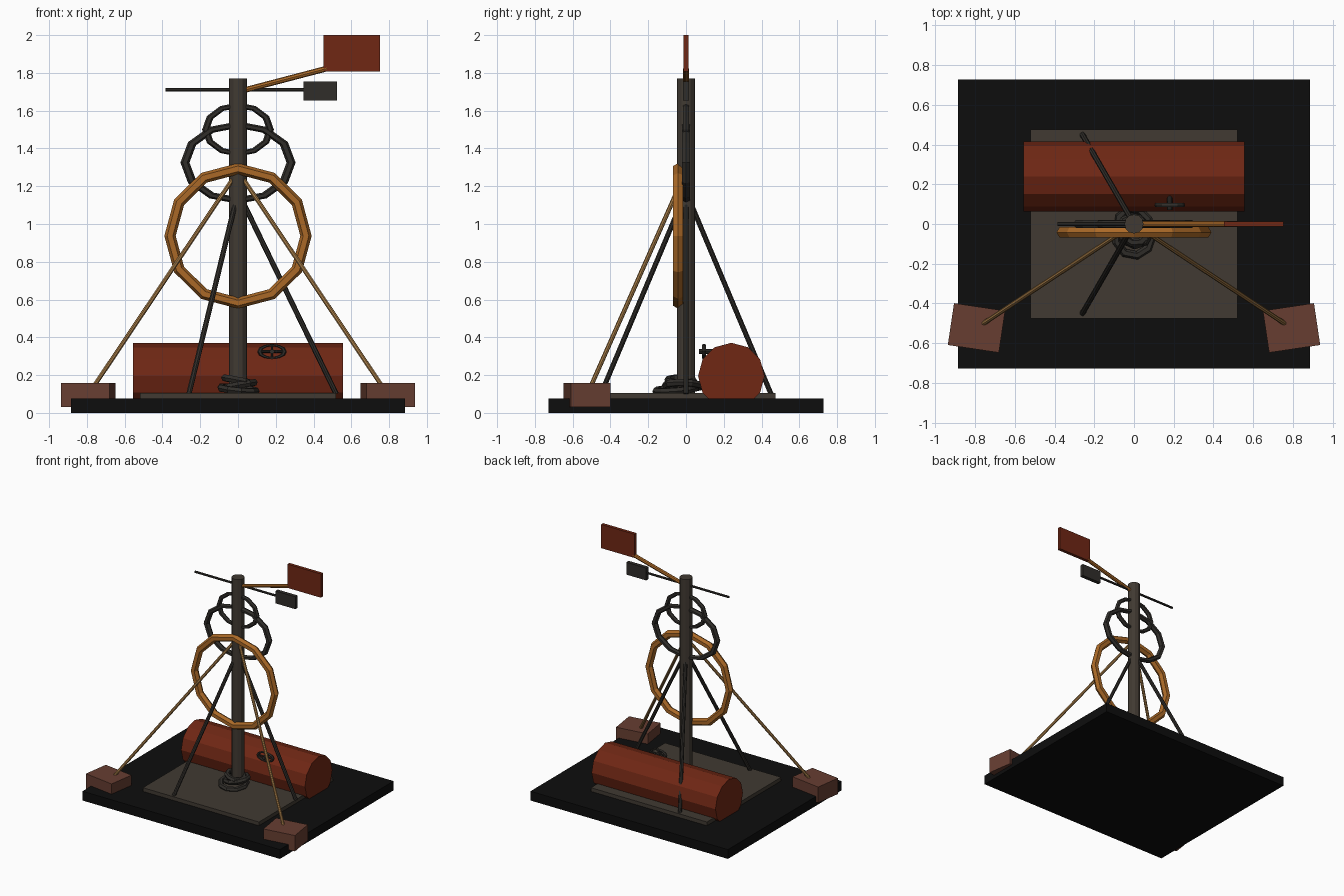
import bpy, math
from mathutils import Vector, Matrix

if "Cube" in bpy.data.objects:
    bpy.data.objects.remove(bpy.data.objects["Cube"])


def material(name, rgb):
    m = bpy.data.materials.new(name)
    m.diffuse_color = (*rgb, 1)
    m.use_nodes = True
    m.node_tree.nodes["Principled BSDF"].inputs["Base Color"].default_value = m.diffuse_color
    return m


BLACK = material("black base", (0.004, 0.004, 0.004))
IRON = material("brown iron", (0.052, 0.042, 0.032))
DARK = material("dark iron", (0.030, 0.027, 0.023))
RUST = material("rust red", (0.16, 0.020, 0.007))
GOLD = material("ochre", (0.40, 0.14, 0.020))
TAN = material("tan rope", (0.36, 0.19, 0.060))
BRICK = material("brick brown", (0.135, 0.048, 0.031))


def finish(name, mat):
    ob = bpy.context.object
    ob.name = name
    ob.data.materials.append(mat)
    return ob


def box(name, loc, size, mat, rot=0):
    bpy.ops.mesh.primitive_cube_add(size=1, location=loc, rotation=(0, 0, rot))
    bpy.context.object.scale = size
    return finish(name, mat)


def rod(name, a, b, r, mat, sides=8):
    a, b = Vector(a), Vector(b)
    bpy.ops.mesh.primitive_cylinder_add(vertices=sides, radius=r, depth=(b - a).length,
                                        location=(a + b) / 2)
    ob = finish(name, mat)
    ob.rotation_euler = (b - a).to_track_quat('Z', 'Y').to_euler()
    return ob


def hoop(name, loc, outer_x, outer_z, minor, mat, rot=(math.pi / 2, 0, 0), seg=12):
    """Low-poly ring, standing in the xz plane unless rotated; may be squashed."""
    bpy.ops.mesh.primitive_torus_add(major_segments=seg, minor_segments=6,
                                     major_radius=outer_x - minor, minor_radius=minor,
                                     location=loc, rotation=rot)
    ob = finish(name, mat)
    ob.data.transform(Matrix.Diagonal((1, outer_z / outer_x, 1, 1)))
    return ob


# ground slab and floor plate
box("base_slab", (0, 0, 0.0375), (1.77, 1.455, 0.075), BLACK)
box("floor_plate", (0, 0, 0.0875), (1.04, 0.95, 0.035), IRON)

# mast and its tripod legs
rod("mast", (0, 0, 0.08), (0, 0, 1.77), 0.048, IRON, 12)
for i in range(3):
    a = i * math.tau / 3
    rod(f"tripod_leg_{i}", (0.52 * math.cos(a), 0.52 * math.sin(a), 0.1),
        (0, 0, 1.17), 0.014, DARK)

# hoops hung on the mast
hoop("large_hoop", (0, -0.042, 0.937), 0.39, 0.385, 0.03, GOLD)
hoop("middle_hoop", (0, 0, 1.325), 0.305, 0.218, 0.024, DARK)
hoop("small_hoop", (0, 0, 1.5), 0.19, 0.143, 0.019, DARK)

# rope stays and their anchor blocks
for side, tag in ((-1, "left"), (1, "right")):
    rod(f"{tag}_stay", (side * 0.76, -0.502, 0.145), (0, 0, 1.28), 0.012, TAN)
    box(f"{tag}_anchor_block", (side * 0.793, -0.523, 0.094), (0.26, 0.213, 0.128),
        BRICK, side * math.radians(8.5))

# horizontal drum with hand wheel
rod("drum", (-0.555, 0.24, 0.195), (0.555, 0.24, 0.195), 0.176, RUST, 12)
wx, wy, wz = 0.18, 0.095, 0.325
hoop("hand_wheel", (wx, wy, wz), 0.078, 0.04, 0.012, DARK)
rod("wheel_stem", (wx, 0.07, wz), (wx, 0.15, wz), 0.013, DARK)
rod("wheel_spoke_wide", (wx - 0.065, wy, wz), (wx + 0.065, wy, wz), 0.007, DARK, 6)
rod("wheel_spoke_tall", (wx, wy, wz - 0.05), (wx, wy, wz + 0.03), 0.007, DARK, 6)

# loose coil heaped round the mast foot
for i, (r, y, z, tx, ty) in enumerate(((0.115, -0.055, 0.125, 0.08, 0.1),
                                       (0.105, -0.015, 0.145, -0.1, -0.15),
                                       (0.085, -0.03, 0.172, 0.15, 0.12))):
    hoop(f"coil_{i}", (0, y, z), r, r * 1.1, 0.02, DARK, (tx, ty, i * 0.5), 9)

# top crossbar with counterweight, and flag arm with panel
rod("crossbar", (-0.385, 0, 1.71), (0.36, 0, 1.71), 0.009, DARK)
box("counterweight", (0.435, 0, 1.705), (0.178, 0.03, 0.1), DARK)
rod("flag_arm", (0.02, 0, 1.705), (0.47, 0, 1.823), 0.015, GOLD)
box("flag_panel", (0.602, 0, 1.904), (0.3, 0.026, 0.192), RUST)
